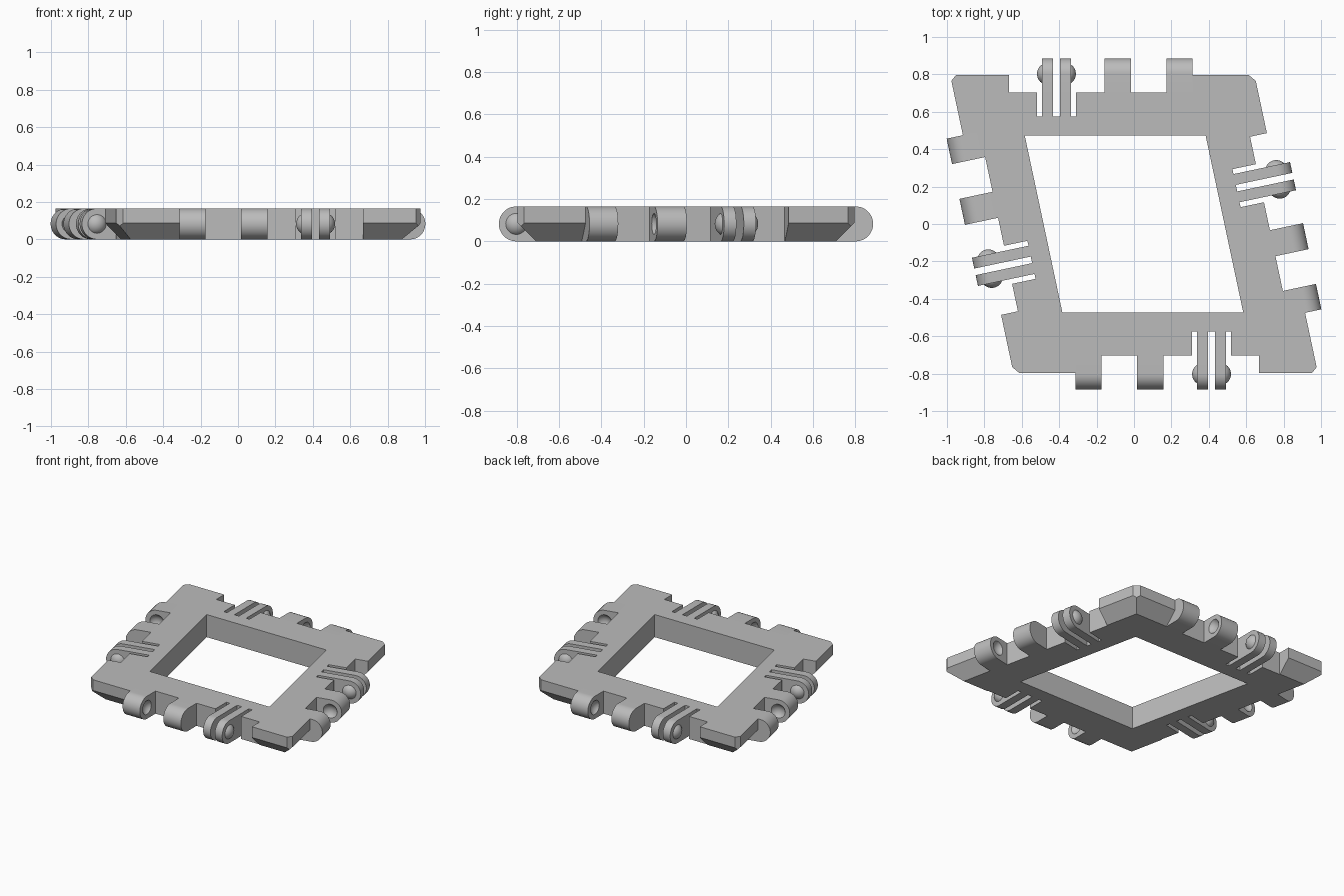
import bpy, bmesh, math
from mathutils import Vector

H = 0.165                      # plate thickness
R = H / 2                      # hinge radius
AXIS = 0.8025                  # hinge axis distance from the centre
EDGE, RECESS, SLOT, OPENING = 0.796, 0.704, 0.576, 0.473
SKEW = math.radians(12)
BALL_R, BALL_SINK = 0.06, 0.033
SIDES = {"front": -math.pi / 2, "left": SKEW, "back": math.pi / 2, "right": math.pi + SKEW}

cube = bpy.data.objects.get("Cube")
if cube:
    bpy.data.objects.remove(cube, do_unlink=True)

gray = bpy.data.materials.new("plain_gray")
gray.use_nodes = True
gray.diffuse_color = (0.5, 0.5, 0.5, 1)
gray.node_tree.nodes["Principled BSDF"].inputs["Base Color"].default_value = (0.5, 0.5, 0.5, 1)

normals = [Vector((math.cos(a), math.sin(a), 0)) for a in SIDES.values()]


def place(i, s, d, z):
    """Point on side i: s along the side from its middle, d outward, z up."""
    n = normals[i]
    u = Vector((-n.y, n.x, 0))
    shift = AXIS * math.tan(SKEW) * (1 if i % 2 == 0 else -1)
    return n * d + u * (s + shift) + Vector((0, 0, z))


def loft(bm, rings):
    """Closed solid through rings of points."""
    loops = [[bm.verts.new(p) for p in ring] for ring in rings]
    count = len(loops[0])
    for a, b in zip(loops, loops[1:]):
        for k in range(count):
            bm.faces.new((a[k], a[(k + 1) % count], b[(k + 1) % count], b[k]))
    bm.faces.new(loops[0][::-1])
    bm.faces.new(loops[-1])


def box(bm, i, s0, s1, d0, d1):
    loft(bm, [[place(i, s, d, z) for s, d in ((s0, d0), (s1, d0), (s1, d1), (s0, d1))]
              for z in (-0.1, H + 0.1)])


def rhombus(d, z):
    ring = []
    for i in range(4):
        a, b = normals[i], normals[(i + 1) % 4]
        ring.append((a + b) * (d / (1 + a.dot(b))) + Vector((0, 0, z)))
    return ring


def tab(bm, i, s0, s1):
    """Round-ended hinge tab."""
    profile = [(RECESS, 0)]
    for k in range(25):
        t = math.pi * (k / 24 - 0.5)
        profile.append((AXIS + R * math.cos(t), R + R * math.sin(t)))
    profile.append((RECESS, H))
    loft(bm, [[place(i, s, d, z) for d, z in profile] for s in (s0, s1)])


def ball(bm, i, s, radius):
    made = bmesh.ops.create_uvsphere(bm, u_segments=32, v_segments=16, radius=radius)
    bmesh.ops.translate(bm, verts=made["verts"], vec=place(i, s, AXIS, R))


def finish(bm, name):
    bmesh.ops.recalc_face_normals(bm, faces=bm.faces)
    mesh = bpy.data.meshes.new(name)
    bm.to_mesh(mesh)
    bm.free()
    mesh.materials.append(gray)
    obj = bpy.data.objects.new(name, mesh)
    bpy.context.collection.objects.link(obj)
    return obj


def activate(obj):
    bpy.ops.object.select_all(action="DESELECT")
    obj.select_set(True)
    bpy.context.view_layer.objects.active = obj


def cut(obj, bm):
    cutter = finish(bm, "cutter")
    cutter.hide_render = True
    mod = obj.modifiers.new("cut", "BOOLEAN")
    mod.operation, mod.solver, mod.object = "DIFFERENCE", "EXACT", cutter
    activate(obj)
    bpy.ops.object.modifier_apply(modifier=mod.name)
    bpy.data.objects.remove(cutter, do_unlink=True)


def smooth(obj):
    activate(obj)
    bpy.ops.object.shade_smooth_by_angle(angle=math.radians(30))


# Frame plate with slanted lower rim and clipped corners
bm = bmesh.new()
loft(bm, [rhombus(EDGE - 0.087, 0), rhombus(EDGE, 0.087), rhombus(EDGE, H)])
for i, corner in enumerate(rhombus(EDGE, 0)):
    out = corner.normalized()
    depth = 0.031 * math.sqrt(1 - out.dot(normals[i]) ** 2)
    bmesh.ops.bisect_plane(bm, geom=bm.verts[:] + bm.edges[:] + bm.faces[:],
                           plane_co=corner - out * depth, plane_no=out, clear_outer=True)
    bmesh.ops.holes_fill(bm, edges=bm.edges[:], sides=0)
frame = finish(bm, "frame")

# Hinge recesses along each side
bm = bmesh.new()
for i in range(4):
    box(bm, i, -0.484, 0.498, RECESS, 1.0)
cut(frame, bm)

# Central opening and spring slots beside the clips
bm = bmesh.new()
loft(bm, [rhombus(OPENING, -0.1), rhombus(OPENING, H + 0.1)])
for i in range(4):
    for s0, s1 in ((0.14, 0.167), (0.226, 0.262), (0.321, 0.348)):
        box(bm, i, s0, s1, SLOT, 0.75)
cut(frame, bm)

for i, side in enumerate(SIDES):
    # Knuckles with round sockets on their facing sides
    bm = bmesh.new()
    tab(bm, i, -0.484, -0.345)
    tab(bm, i, -0.155, -0.013)
    knuckles = finish(bm, side + "_knuckles")
    for s in (-0.345 + BALL_SINK, -0.155 - BALL_SINK):
        bm = bmesh.new()
        ball(bm, i, s, BALL_R)
        cut(knuckles, bm)
    smooth(knuckles)

    # Pair of thin clips carrying snap balls
    bm = bmesh.new()
    tab(bm, i, 0.167, 0.226)
    tab(bm, i, 0.262, 0.321)
    smooth(finish(bm, side + "_clips"))

    # Snap balls, trimmed flush inside the clip gap
    bm = bmesh.new()
    ball(bm, i, 0.167 + BALL_SINK, BALL_R)
    ball(bm, i, 0.321 - BALL_SINK, BALL_R)
    balls = finish(bm, side + "_snap_balls")
    bm = bmesh.new()
    box(bm, i, 0.2, 0.288, RECESS, 1.0)
    cut(balls, bm)
    smooth(balls)
